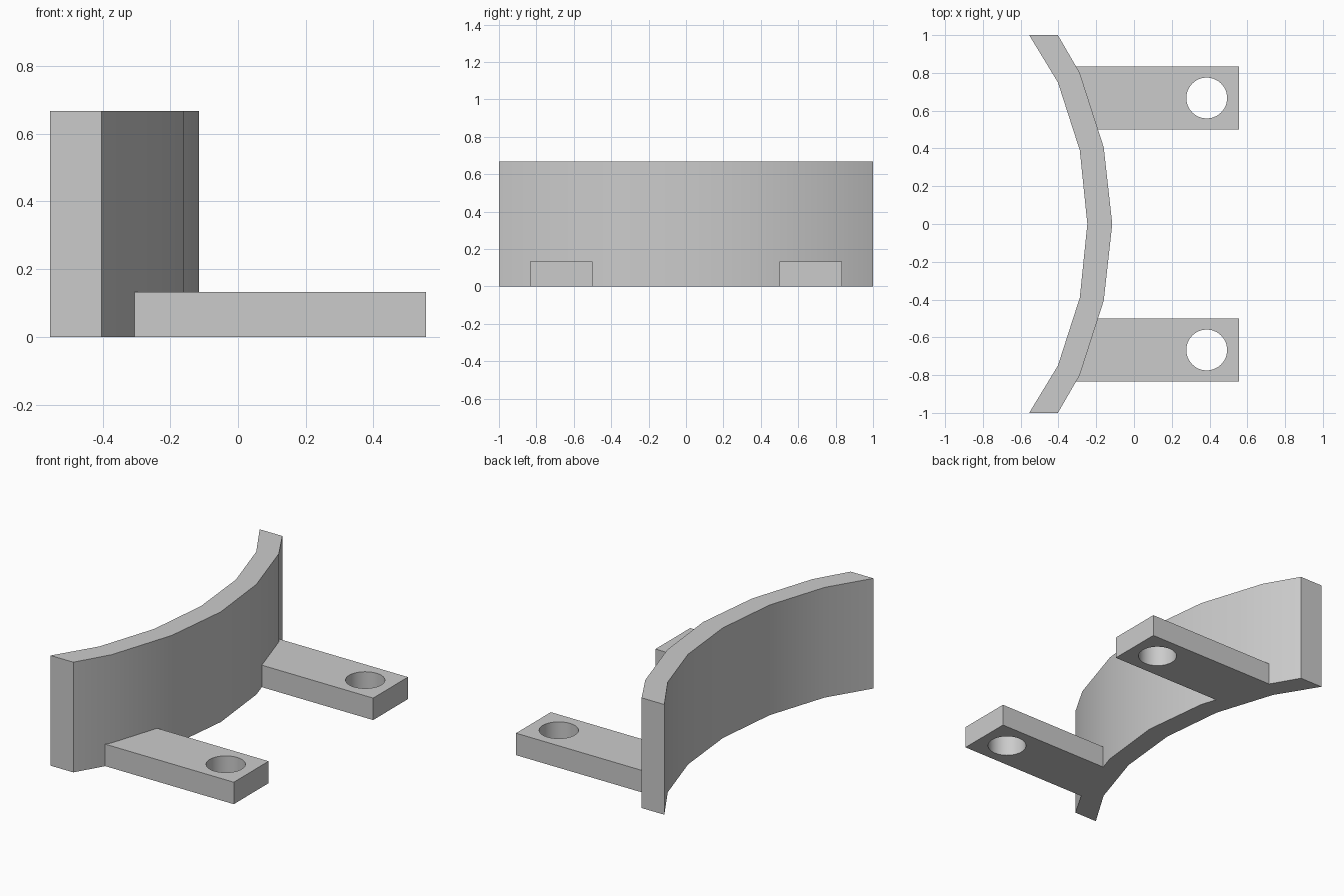
import bpy, bmesh, math

cube = bpy.data.objects.get("Cube")
if cube:
    bpy.data.objects.remove(cube, do_unlink=True)

WALL_HEIGHT = 0.667
TAB_HEIGHT = 0.133

grey = bpy.data.materials.new("plain_grey")
grey.use_nodes = True
colour = (0.6, 0.6, 0.6, 1)
grey.diffuse_color = colour
grey.node_tree.nodes["Principled BSDF"].inputs["Base Color"].default_value = colour


def extruded_plate(name, loops, height):
    """Fill an outline (with optional hole loops) and extrude it upward from the floor."""
    bm = bmesh.new()
    edges = []
    for loop in loops:
        verts = [bm.verts.new((x, y, 0)) for x, y in loop]
        edges += [bm.edges.new((a, b)) for a, b in zip(verts, verts[1:] + verts[:1])]
    bmesh.ops.triangle_fill(bm, edges=edges, use_beauty=True, use_dissolve=False)
    result = bmesh.ops.extrude_face_region(bm, geom=bm.faces[:], use_keep_orig=True)
    top = [v for v in result["geom"] if isinstance(v, bmesh.types.BMVert)]
    bmesh.ops.translate(bm, vec=(0, 0, height), verts=top)
    bmesh.ops.recalc_face_normals(bm, faces=bm.faces[:])
    mesh = bpy.data.meshes.new(name)
    bm.to_mesh(mesh)
    bm.free()
    mesh.materials.append(grey)
    obj = bpy.data.objects.new(name, mesh)
    bpy.context.collection.objects.link(obj)
    bpy.ops.object.select_all(action="DESELECT")
    obj.select_set(True)
    bpy.context.view_layer.objects.active = obj
    bpy.ops.object.shade_smooth_by_angle(angle=math.radians(30))
    return obj


def mirrored(half):
    """Continue a half arc, listed from its end to the middle, across y = 0."""
    return half + [(x, -y) for x, y in reversed(half[:-1])]


# Curved wall
convex_side = mirrored([(-0.403, 1), (-0.287, 0.8), (-0.16, 0.405), (-0.115, 0)])
hollow_side = mirrored([(-0.555, 1), (-0.403, 0.75), (-0.287, 0.39), (-0.247, 0)])
extruded_plate("curved_wall", [convex_side + hollow_side[::-1]], WALL_HEIGHT)

# Mounting tabs with a round bolt hole, fitted against the wall
for name, side in (("rear_tab", 1), ("front_tab", -1)):
    outline = [(-0.307, 0.833), (-0.287, 0.8), (-0.191, 0.5), (0.555, 0.5), (0.555, 0.833)]
    hole = [(0.385 + 0.108 * math.cos(a), 0.667 + 0.108 * math.sin(a))
            for a in (math.tau * i / 48 for i in range(48))]
    loops = [[(x, side * y) for x, y in loop] for loop in (outline, hole)]
    extruded_plate(name, loops, TAB_HEIGHT)
